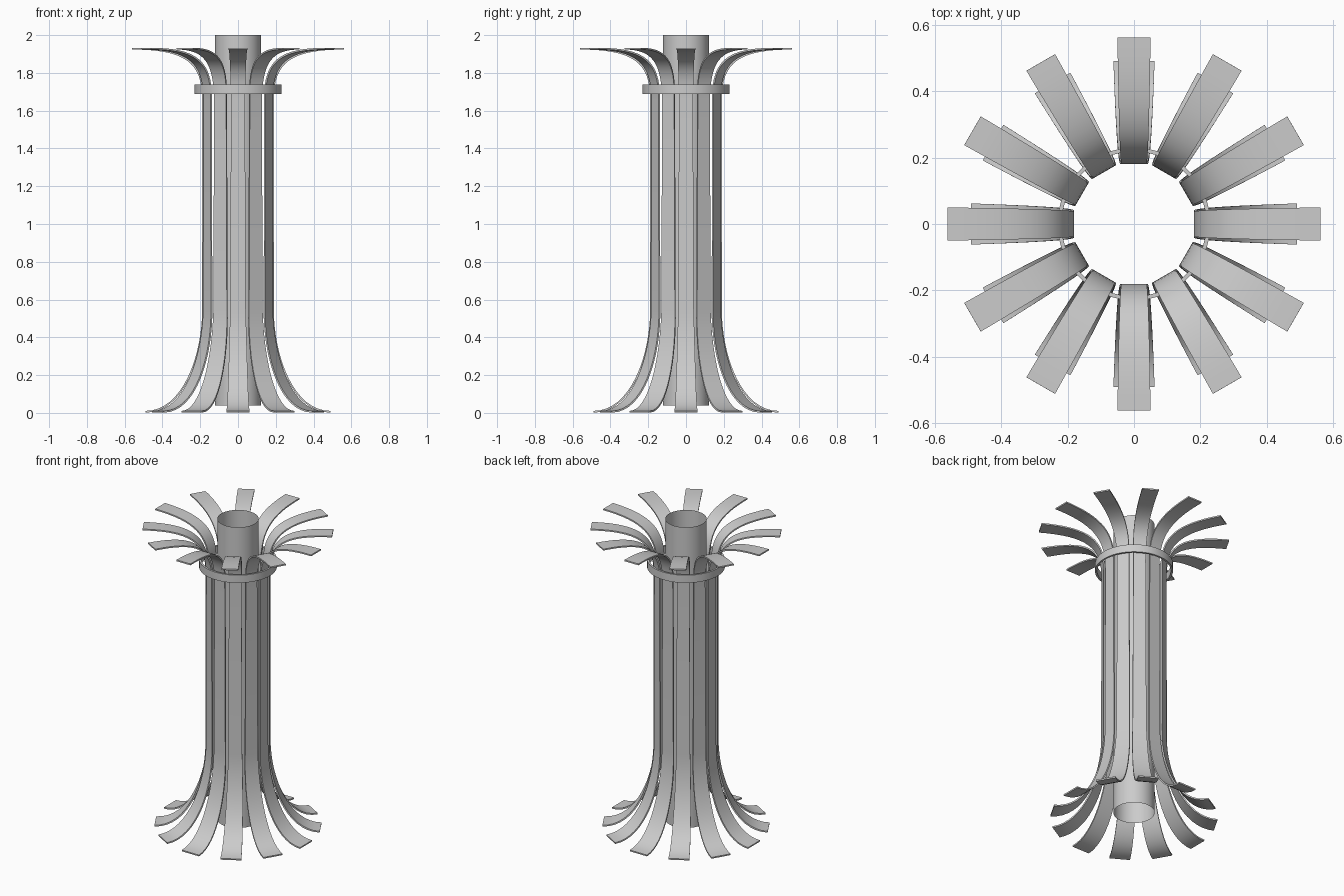
import bpy, bmesh, math
from mathutils import Vector, Matrix
from mathutils.geometry import interpolate_bezier

cube = bpy.data.objects.get("Cube")
if cube:
    bpy.data.objects.remove(cube, do_unlink=True)

grey = bpy.data.materials.new("plain_grey")
grey.use_nodes = True
grey.diffuse_color = (0.6, 0.6, 0.6, 1)
grey.node_tree.nodes["Principled BSDF"].inputs["Base Color"].default_value = (0.6, 0.6, 0.6, 1)


def finish(name, bm):
    bmesh.ops.recalc_face_normals(bm, faces=bm.faces)
    mesh = bpy.data.meshes.new(name)
    bm.to_mesh(mesh)
    bm.free()
    mesh.materials.append(grey)
    obj = bpy.data.objects.new(name, mesh)
    bpy.context.collection.objects.link(obj)
    bpy.ops.object.select_all(action='DESELECT')
    obj.select_set(True)
    bpy.context.view_layer.objects.active = obj
    bpy.ops.object.shade_smooth_by_angle(angle=math.radians(30))
    return obj


def spin_profile(name, points, steps, closed):
    """Turn an (r, z) profile around the vertical axis."""
    bm = bmesh.new()
    verts = [bm.verts.new((r, 0, z)) for r, z in points]
    pairs = list(zip(verts, verts[1:]))
    if closed:
        pairs.append((verts[-1], verts[0]))
    edges = [bm.edges.new(p) for p in pairs]
    bmesh.ops.spin(bm, geom=verts + edges, axis=(0, 0, 1), cent=(0, 0, 0),
                   angle=math.tau, steps=steps, use_merge=True)
    bmesh.ops.remove_doubles(bm, verts=bm.verts, dist=1e-5)
    return finish(name, bm)


# Slat centre line (r, 0, z): flared foot, straight shaft, flared crown
foot = interpolate_bezier(Vector((0.49, 0, 0.006)), Vector((0.29, 0, 0.006)),
                          Vector((0.185, 0, 0.3)), Vector((0.185, 0, 0.55)), 17)
crown = interpolate_bezier(Vector((0.185, 0, 1.66)), Vector((0.185, 0, 1.86)),
                           Vector((0.28, 0, 1.928)), Vector((0.562, 0, 1.928)), 17)
path = foot + crown
THICK = 0.009


def half_width(i):
    """Wide at the foot, narrow on the shaft, a little wider at the crown tip."""
    if i < len(foot):
        return 0.062 - 0.021 * i / (len(foot) - 1)
    return 0.037 + 0.013 * (i - len(foot)) / (len(crown) - 1)


def build_slat(name, angle):
    bm = bmesh.new()
    rings = []
    for i, p in enumerate(path):
        tangent = (path[min(i + 1, len(path) - 1)] - path[max(i - 1, 0)]).normalized()
        out = Vector((tangent.z, 0, -tangent.x)) * THICK / 2
        side = Vector((0, half_width(i), 0))
        rings.append([bm.verts.new(c) for c in
                      (p + out + side, p + out - side, p - out - side, p - out + side)])
    for a, b in zip(rings, rings[1:]):
        for k in range(4):
            n = (k + 1) % 4
            bm.faces.new((a[k], a[n], b[n], b[k]))
    bm.faces.new(rings[0])
    bm.faces.new(rings[-1])
    bm.transform(Matrix.Rotation(angle, 4, 'Z'))
    return finish(name, bm)


for n in range(12):
    build_slat(f"slat_{n + 1}", n * math.tau / 12)

# Thin open tube in the middle and the binding band near the top
spin_profile("inner_tube", [(0.122, 0.04), (0.122, 2.0)], 64, False)
spin_profile("binding_band", [(0.218, 1.688), (0.23, 1.688), (0.23, 1.738), (0.218, 1.738)], 64, True)
